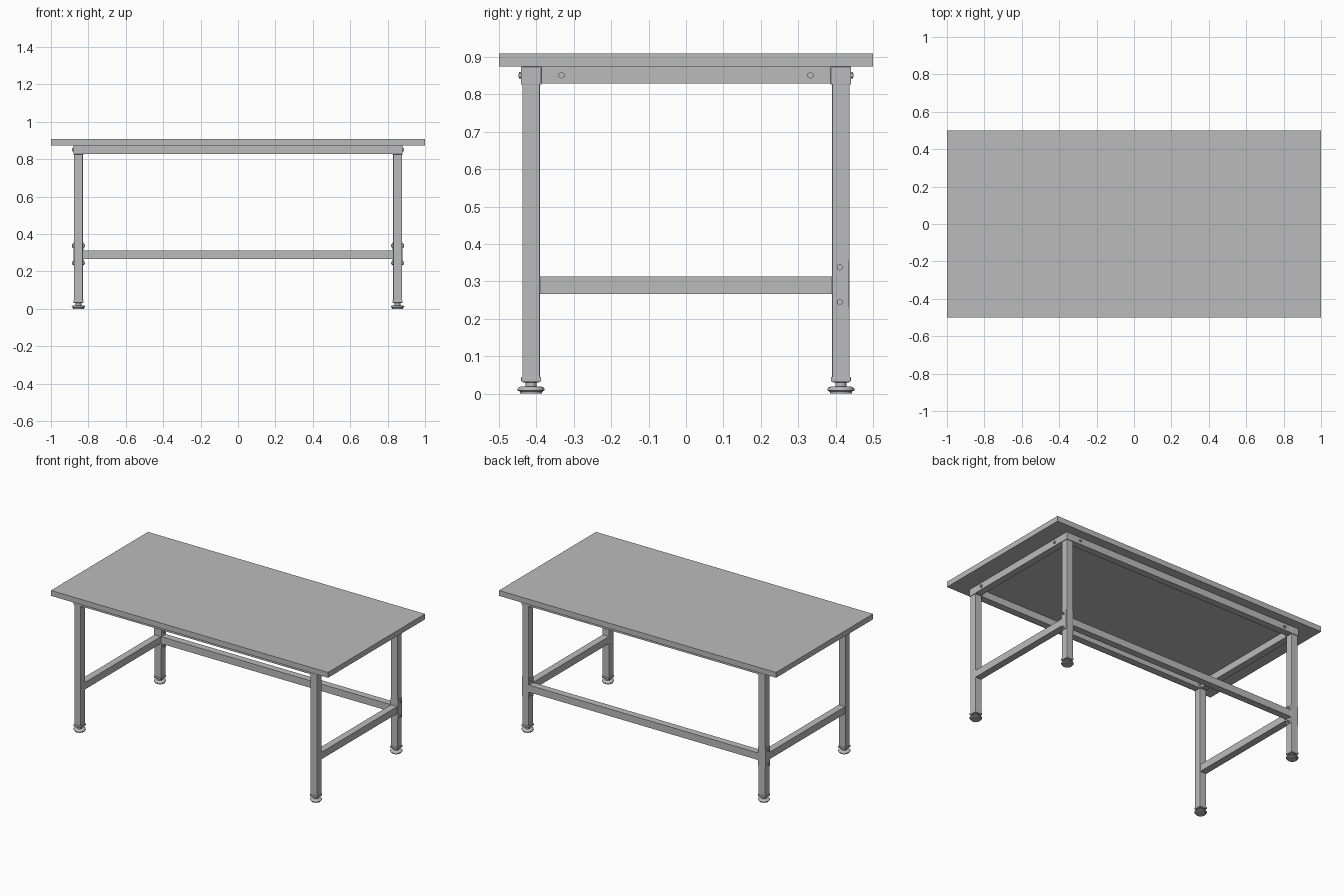
import bpy
import bmesh
import math
from mathutils import Matrix, Vector

cube = bpy.data.objects.get("Cube")
if cube:
    bpy.data.objects.remove(cube, do_unlink=True)

steel = bpy.data.materials.new("grey_steel")
steel.use_nodes = True
GREY = (0.5, 0.5, 0.5, 1)
steel.diffuse_color = GREY
steel.node_tree.nodes["Principled BSDF"].inputs["Base Color"].default_value = GREY

LEG_X, LEG_Y = 0.853, 0.414      # leg centre lines
TUBE = 0.047                     # leg tube width
RAIL = 0.045                     # rail tube width
CAP = 0.055                      # sleeve width
TOP_UNDER = 0.874                # underside of the top


def add_object(name, bm):
    bmesh.ops.recalc_face_normals(bm, faces=bm.faces)
    mesh = bpy.data.meshes.new(name)
    bm.to_mesh(mesh)
    bm.free()
    mesh.materials.append(steel)
    obj = bpy.data.objects.new(name, mesh)
    bpy.context.collection.objects.link(obj)
    return obj


def box(name, center, size, bevel=0.0):
    bm = bmesh.new()
    bmesh.ops.create_cube(bm, size=1, matrix=Matrix.Translation(center) @ Matrix.Diagonal((*size, 1)))
    obj = add_object(name, bm)
    if bevel:
        mod = obj.modifiers.new("soft_edges", "BEVEL")
        mod.width = bevel
        mod.segments = 2
    return obj


def lathe(name, center, profile, sides=32):
    """Spin a (radius, height) profile about the vertical axis."""
    bm = bmesh.new()
    points = [(0, profile[0][1])] + profile + [(0, profile[-1][1])]
    verts = [bm.verts.new((r, 0, z)) for r, z in points]
    edges = [bm.edges.new(pair) for pair in zip(verts, verts[1:])]
    bmesh.ops.spin(bm, geom=verts + edges, cent=(0, 0, 0), axis=(0, 0, 1),
                   angle=math.tau, steps=sides)
    bmesh.ops.remove_doubles(bm, verts=bm.verts, dist=0.0001)
    bmesh.ops.translate(bm, verts=bm.verts, vec=center)
    obj = add_object(name, bm)
    bpy.ops.object.select_all(action="DESELECT")
    obj.select_set(True)
    bpy.context.view_layer.objects.active = obj
    bpy.ops.object.shade_smooth_by_angle(angle=math.radians(35))
    return obj


def bolt(name, point, direction):
    """Washer, hexagonal head and threaded tip standing on a surface."""
    bm = bmesh.new()
    turn = Matrix.Translation(point) @ Vector(direction).to_track_quat("Z", "Y").to_matrix().to_4x4()
    for sides, radius, depth in ((20, 0.011, 0.002), (6, 0.009, 0.007), (12, 0.005, 0.009)):
        bmesh.ops.create_cone(bm, cap_ends=True, segments=sides, radius1=radius, radius2=radius,
                              depth=depth, matrix=turn @ Matrix.Translation((0, 0, depth / 2)))
    return add_object(name, bm)


# Table top
box("table_top", (0, 0, (TOP_UNDER + 0.909) / 2), (2, 1, 0.909 - TOP_UNDER))

# Legs with sleeves and levelling feet
foot_profile = [(0.029, 0), (0.030, 0.006), (0.034, 0.007), (0.036, 0.009), (0.036, 0.013),
                (0.034, 0.016), (0.027, 0.019), (0.015, 0.019), (0.015, 0.033)]
for sx, side in ((-1, "right"), (1, "left")):
    for sy, end in ((-1, "front"), (1, "back")):
        tag = f"{end}_{side}"
        x, y = sx * LEG_X, sy * LEG_Y
        box(f"leg_{tag}", (x, y, 0.45), (TUBE, TUBE, 0.84), 0.003)
        box(f"top_sleeve_{tag}", (x, y, 0.85), (CAP, CAP, 0.048), 0.002)
        box(f"foot_sleeve_{tag}", (x, y, 0.0385), (CAP - 0.002, CAP - 0.002, 0.013), 0.002)
        lathe(f"levelling_foot_{tag}", (x, y, 0), foot_profile)

        # Bolts through the upper rails
        bolt(f"side_rail_bolt_{tag}", (sx * 0.879, sy * 0.333, 0.851), (sx, 0, 0))
        bolt(f"long_rail_bolt_{tag}", (sx * 0.775, sy * 0.439, 0.851), (0, sy, 0))

# Upper rails, flush with the outer faces of the legs
rail_z = TOP_UNDER - RAIL / 2
for sy, end in ((-1, "front"), (1, "back")):
    box(f"upper_rail_{end}", (0, sy * (0.439 - RAIL / 2), rail_z), (2 * LEG_X - TUBE, RAIL, RAIL))
for sx, side in ((-1, "right"), (1, "left")):
    box(f"upper_rail_{side}", (sx * (0.879 - RAIL / 2), 0, rail_z), (RAIL, 2 * LEG_Y - TUBE, RAIL))

    # Lower side rail
    box(f"lower_rail_{side}", (sx * LEG_X, 0, 0.29), (RAIL, 2 * LEG_Y - TUBE, 0.046))

    # Stretcher plates on both faces of the back leg, with their bolts
    for face, where in ((-1, "inner"), (1, "outer")):
        surface = LEG_X + face * TUBE / 2
        box(f"stretcher_plate_{where}_{side}", (sx * (surface + face * 0.0015), LEG_Y, 0.293),
            (0.004, 0.043, 0.125))
        for z, level in ((0.245, "low"), (0.338, "high")):
            bolt(f"stretcher_bolt_{level}_{where}_{side}",
                 (sx * (surface + face * 0.003), LEG_Y - 0.003, z), (sx * face, 0, 0))

# Back stretcher
box("back_stretcher", (0, LEG_Y, 0.29), (2 * LEG_X - TUBE, RAIL, 0.046))
